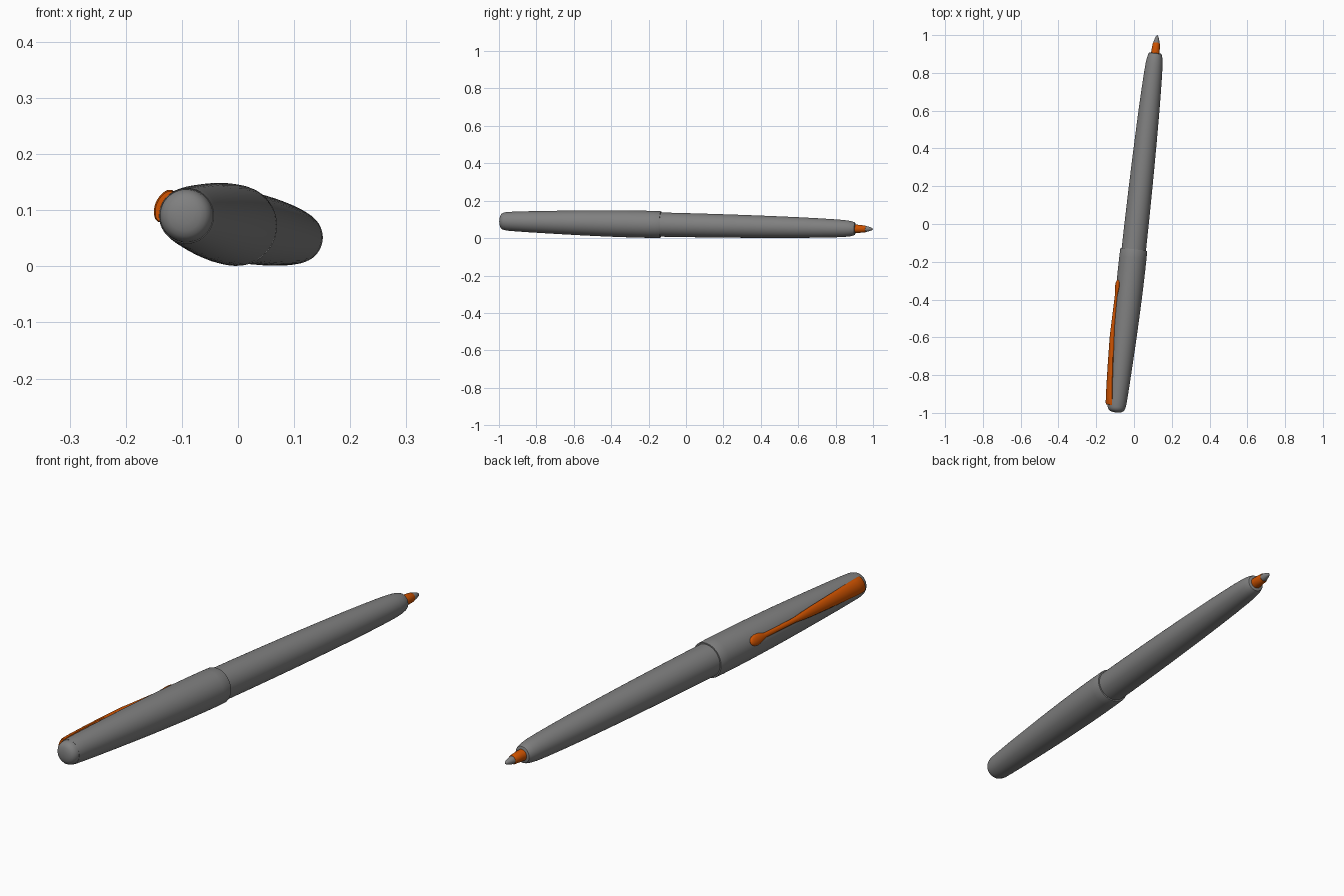
import bpy, bmesh, math
from mathutils import Vector, Matrix

# Pen frame: w runs along the pen to the tip, u points out through the clip
w = Vector((0.219, 2.0, -0.043)).normalized()
u = Vector((math.cos(math.radians(156)), 0, math.sin(math.radians(156))))
u = (u - w * u.dot(w)).normalized()
v = w.cross(u)
FRAME = Matrix.Translation((0.0137, 0, 0.0695)) @ Matrix((u, v, w)).transposed().to_4x4()


def material(name, color):
    m = bpy.data.materials.new(name)
    m.diffuse_color = (*color, 1)
    return m


orange = material("orange", (0.62, 0.085, 0.0))
grey = material("dark_grey", (0.215, 0.215, 0.215))


def finish(name, bm, mat):
    bmesh.ops.remove_doubles(bm, verts=bm.verts, dist=1e-5)
    bmesh.ops.recalc_face_normals(bm, faces=bm.faces)
    bm.transform(FRAME)
    me = bpy.data.meshes.new(name)
    bm.to_mesh(me)
    bm.free()
    ob = bpy.data.objects.new(name, me)
    bpy.context.collection.objects.link(ob)
    me.materials.append(mat)
    bpy.ops.object.select_all(action='DESELECT')
    ob.select_set(True)
    bpy.context.view_layer.objects.active = ob
    bpy.ops.object.shade_smooth_by_angle(angle=math.radians(35))
    return ob


def lathe(name, profile, mat=grey, steps=64):
    """Revolve (position along pen, radius) points."""
    bm = bmesh.new()
    vs = [bm.verts.new((r, 0, s)) for s, r in profile]
    es = [bm.edges.new(p) for p in zip(vs, vs[1:])]
    bmesh.ops.spin(bm, geom=vs + es, cent=(0, 0, 0), axis=(0, 0, 1),
                   angle=math.tau, steps=steps, use_merge=True)
    return finish(name, bm, mat)


# Domed button closing the back end
lathe("end_button", [(-1.004, 0), (-1.003, 0.015), (-1.000, 0.028), (-0.995, 0.037),
                     (-0.988, 0.043), (-0.979, 0.0465), (-0.966, 0.048), (-0.95, 0.048), (-0.95, 0)])

# Cap with an open lip over the barrel
lathe("cap", [(-0.95, 0), (-0.968, 0.046), (-0.970, 0.0488), (-0.964, 0.0498), (-0.93, 0.052),
              (-0.85, 0.056), (-0.75, 0.060), (-0.65, 0.0637), (-0.55, 0.067), (-0.45, 0.0695),
              (-0.35, 0.0715), (-0.25, 0.0723), (-0.18, 0.0723), (-0.14, 0.0715), (-0.136, 0.070),
              (-0.136, 0.060), (-0.2, 0.058), (-0.2, 0)])

# Barrel
lathe("barrel", [(-0.25, 0), (-0.25, 0.064), (-0.13, 0.0647), (0.0, 0.0642), (0.15, 0.063),
                 (0.3, 0.0612), (0.45, 0.0587), (0.6, 0.0553), (0.7, 0.0523), (0.8, 0.0483),
                 (0.85, 0.0452), (0.88, 0.0417), (0.9, 0.037), (0.908, 0.0335), (0.910, 0.030),
                 (0.910, 0)])

# Collar and writing tip
lathe("tip_collar", [(0.90, 0), (0.90, 0.023), (0.93, 0.0215), (0.963, 0.0185), (0.966, 0.017),
                     (0.966, 0)], orange)
lathe("writing_tip", [(0.955, 0), (0.955, 0.0165), (0.97, 0.0155), (0.985, 0.012), (0.997, 0.0078),
                      (1.003, 0.004), (1.006, 0)])

# Clip: curved strip, stations are (position, half width, inner radius, outer radius)
stations = [(-0.968, 0.035, 0.046, 0.0575), (-0.96, 0.0385, 0.046, 0.061), (-0.93, 0.0375, 0.048, 0.064),
            (-0.85, 0.033, 0.052, 0.069), (-0.75, 0.027, 0.058, 0.0745), (-0.65, 0.021, 0.062, 0.0795),
            (-0.60, 0.0165, 0.065, 0.082), (-0.56, 0.0115, 0.066, 0.082), (-0.47, 0.0105, 0.068, 0.0805),
            (-0.39, 0.0105, 0.069, 0.079), (-0.374, 0.016, 0.069, 0.080), (-0.357, 0.0215, 0.069, 0.081),
            (-0.338, 0.0235, 0.069, 0.081), (-0.321, 0.020, 0.069, 0.080), (-0.310, 0.012, 0.069, 0.0775),
            (-0.306, 0.004, 0.069, 0.074)]
bm = bmesh.new()
rings = []
N = 10
for s, hw, ri, ro in stations:
    pts = []
    for k in range(N + 1):                      # rounded outer side
        t = 2 * k / N - 1
        r = ri + (ro - ri) * (0.45 + 0.55 * math.sqrt(1 - t * t))
        pts.append((r, t * hw / ro))
    for k in range(N + 1):                      # inner side along the cap
        t = 1 - 2 * k / N
        pts.append((ri, t * hw / ro))
    rings.append([bm.verts.new((r * math.cos(a), r * math.sin(a), s)) for r, a in pts])
for a, b in zip(rings, rings[1:]):
    for i in range(len(a)):
        j = (i + 1) % len(a)
        bm.faces.new((a[i], a[j], b[j], b[i]))
bm.faces.new(rings[0])
bm.faces.new(rings[-1])
finish("clip", bm, orange)
